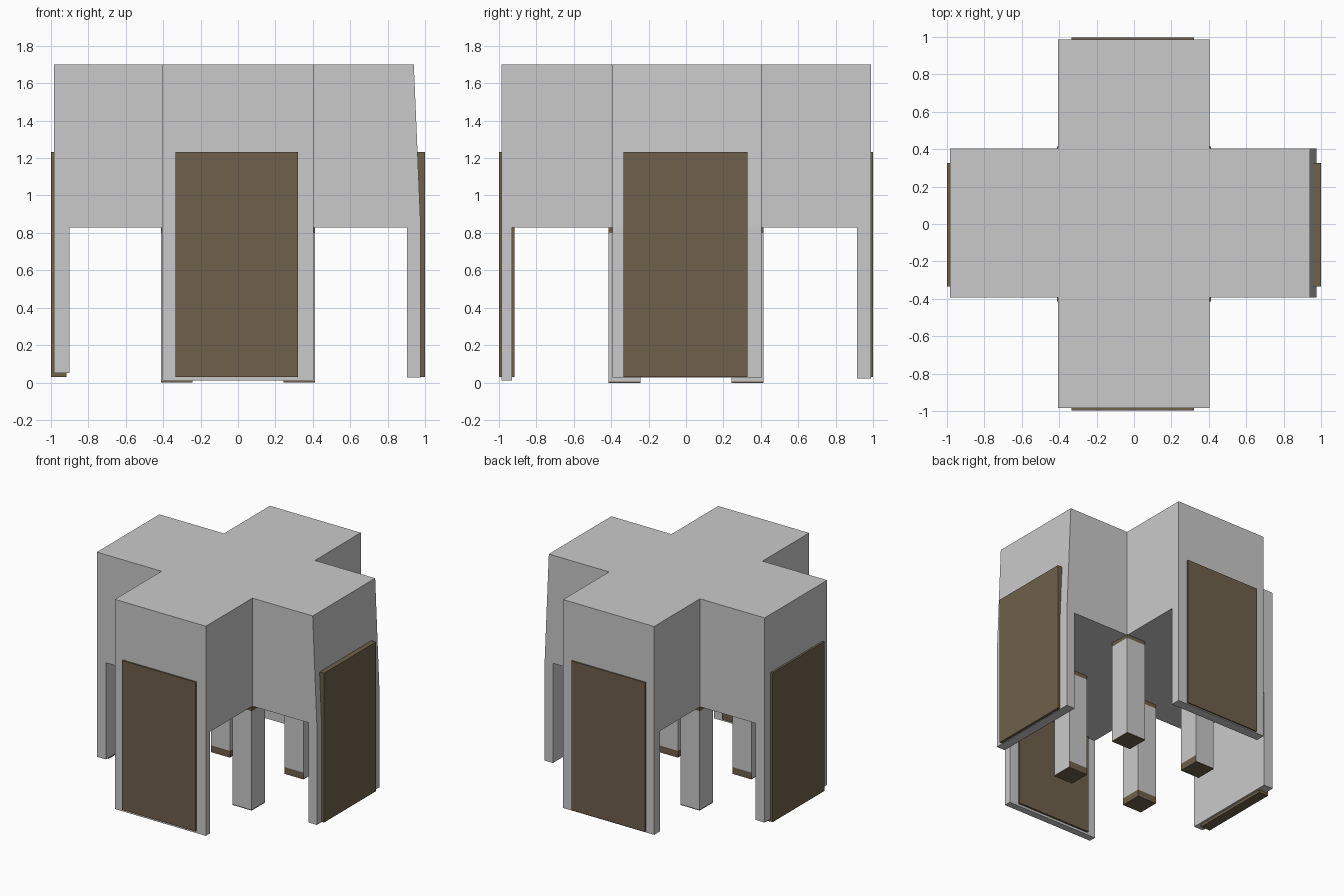
import bpy, bmesh
from mathutils import Vector

if "Cube" in bpy.data.objects:
    bpy.data.objects.remove(bpy.data.objects["Cube"])


def material(name, rgb):
    m = bpy.data.materials.new(name)
    m.diffuse_color = (*rgb, 1)
    m.use_nodes = True
    m.node_tree.nodes["Principled BSDF"].inputs["Base Color"].default_value = m.diffuse_color
    return m


GREY = material("light grey", (0.59, 0.59, 0.59))
BROWN = material("dark brown", (0.157, 0.118, 0.070))


def finish(bm, name, mats):
    bmesh.ops.recalc_face_normals(bm, faces=bm.faces)
    me = bpy.data.meshes.new(name)
    bm.to_mesh(me)
    bm.free()
    ob = bpy.data.objects.new(name, me)
    for m in mats:
        me.materials.append(m)
    bpy.context.collection.objects.link(ob)
    return ob


def box_bm(lo, hi):
    bm = bmesh.new()
    bmesh.ops.create_cube(bm, size=1)
    lo, hi = Vector(lo), Vector(hi)
    for v in bm.verts:
        v.co = Vector([lo[i] + (v.co[i] + 0.5) * (hi[i] - lo[i]) for i in range(3)])
    return bm


def box(name, lo, hi, mat):
    return finish(box_bm(lo, hi), name, [mat])


BASE, TOP = 0.83, 1.70
X0, X1, Y0, Y1 = -0.407, 0.403, -0.392, 0.403     # arm widths

# Cross-shaped upper block, right end leaning inward at the top
bm = bmesh.new()
outline = [(X0, -0.985), (X1, -0.985), (X1, Y0), (0.977, Y0), (0.977, Y1), (X1, Y1),
           (X1, 0.987), (X0, 0.987), (X0, Y1), (-0.983, Y1), (-0.983, Y0), (X0, Y0)]
face = bm.faces.new([bm.verts.new((x, y, BASE)) for x, y in outline])
ext = bmesh.ops.extrude_face_region(bm, geom=[face])
for v in ext["geom"]:
    if isinstance(v, bmesh.types.BMVert):
        v.co.z = TOP
        if v.co.x > 0.9:
            v.co.x = 0.94
finish(bm, "cross_block", [GREY])

# Thin walls hanging under each arm end
box("front_wall", (X0, -0.985, 0.012), (X1, -0.930, BASE), GREY)
box("back_wall", (X0, 0.912, 0.022), (X1, 0.987, BASE), GREY)
box("left_wall", (-0.983, Y0, 0.052), (-0.902, Y1, BASE), GREY)
box("right_wall", (0.903, Y0, 0.027), (0.977, Y1, BASE), GREY)

# Brown panels set through the walls
box("front_panel", (-0.333, -0.998, 0.03), (0.322, -0.915, 1.232), BROWN)
box("back_panel", (-0.333, 0.92, 0.03), (0.322, 0.998, 1.232), BROWN)
box("left_panel", (-1.0, -0.333, 0.03), (-0.918, 0.327, 1.232), BROWN)
box("right_panel", (0.92, -0.333, 0.03), (1.0, 0.327, 1.232), BROWN)

# Four posts: grey sides, brown feet on the inner faces, brown top band
for sx, nx in ((-1, "left"), (1, "right")):
    for sy, ny in ((-1, "front"), (1, "back")):
        xs, ys = sorted((sx * 0.243, sx * 0.412)), sorted((sy * 0.243, sy * 0.414))
        bm = box_bm((xs[0], ys[0], 0), (xs[1], ys[1], BASE))
        for z in (0.008, 0.055, 0.80):
            bmesh.ops.bisect_plane(bm, geom=bm.verts[:] + bm.edges[:] + bm.faces[:],
                                   plane_co=(0, 0, z), plane_no=(0, 0, 1))
        bmesh.ops.recalc_face_normals(bm, faces=bm.faces)
        for f in bm.faces:
            z = f.calc_center_median().z
            inner = f.normal.x * sx + f.normal.y * sy < -0.5
            if z < 0.008 or z > 0.80 or (inner and z < 0.055):
                f.material_index = 1
        finish(bm, f"{ny}_{nx}_post", [GREY, BROWN])
